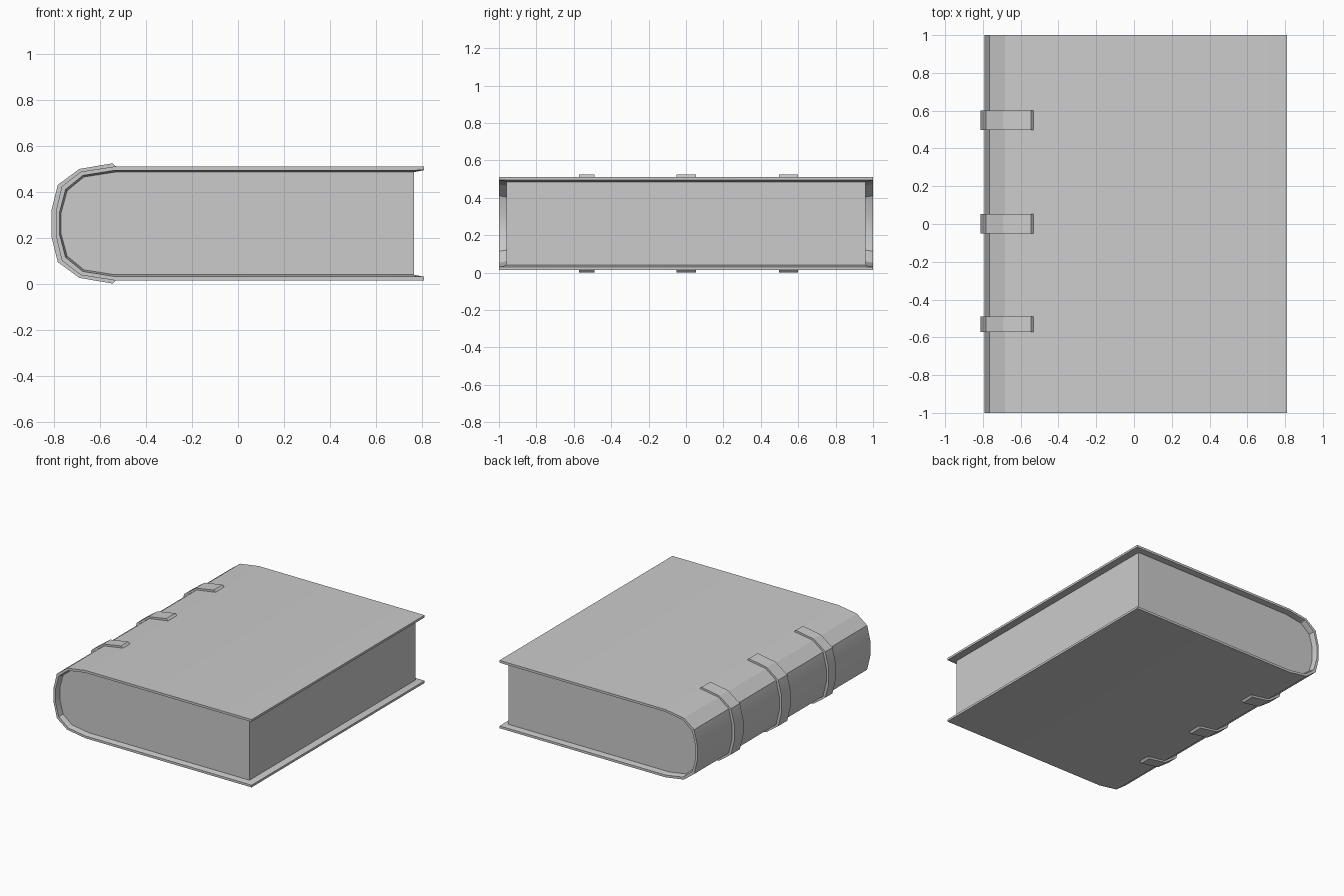
import bpy, bmesh
from math import radians

if "Cube" in bpy.data.objects:
    bpy.data.objects.remove(bpy.data.objects["Cube"])

MID = 0.2625  # half height of the closed book


def mirrored(half):
    """Half profile of (x, height above middle) from fore-edge to spine -> full profile."""
    pts = half + [(x, -z) for x, z in reversed(half)]
    return [(x, z + MID) for x, z in pts]


# Half profiles from fore-edge round to the spine
PAGE = mirrored([(0.765, 0.223), (-0.535, 0.223), (-0.67, 0.202),
                 (-0.743, 0.142), (-0.769, 0.047)])
OUTER = mirrored([(0.81, 0.248), (-0.535, 0.248), (-0.683, 0.225),
                  (-0.766, 0.162), (-0.792, 0.053)])
INNER = mirrored([(0.81, 0.232), (0.765, 0.223), (-0.535, 0.223), (-0.67, 0.202),
                  (-0.743, 0.142), (-0.769, 0.047)])
RIM = mirrored([(0.81, 0.232), (0.765, 0.231), (-0.535, 0.231), (-0.675, 0.209),
                (-0.75, 0.148), (-0.776, 0.049)])
BAND = mirrored([(-0.531, 0.248), (-0.545, 0.2615), (-0.69, 0.237), (-0.784, 0.168),
                 (-0.812, 0.055)])
BAND_IN = mirrored([(-0.535, 0.244), (-0.683, 0.221), (-0.762, 0.160),
                    (-0.788, 0.052)])


def loft(name, rings):
    """Join closed profiles [(y, points)] along y and cap both ends."""
    bm = bmesh.new()
    loops = [[bm.verts.new((x, y, z)) for x, z in pts] for y, pts in rings]
    for a, b in zip(loops, loops[1:]):
        for i in range(len(a)):
            j = (i + 1) % len(a)
            bm.faces.new((a[i], a[j], b[j], b[i]))
    caps = [bm.faces.new(loops[0]), bm.faces.new(loops[-1])]
    bmesh.ops.recalc_face_normals(bm, faces=bm.faces)
    bmesh.ops.triangulate(bm, faces=caps)
    mesh = bpy.data.meshes.new(name)
    bm.to_mesh(mesh)
    bm.free()
    obj = bpy.data.objects.new(name, mesh)
    bpy.context.collection.objects.link(obj)
    bpy.ops.object.select_all(action='DESELECT')
    obj.select_set(True)
    bpy.context.view_layer.objects.active = obj
    bpy.ops.object.shade_smooth_by_angle(angle=radians(20))
    return obj


# Page block
loft("page_block", [(-0.96, PAGE), (0.96, PAGE)])

# Wrap-around cover, thinned toward its rim
body = OUTER + INNER[::-1]
rim = OUTER + RIM[::-1]
loft("cover", [(-1.0, rim), (-0.96, body), (0.96, body), (1.0, rim)])

# Three raised spine bands
strap = BAND + BAND_IN[::-1]
for i, (y0, y1) in enumerate([(-0.573, -0.49), (-0.05, 0.053), (0.497, 0.6)]):
    loft(f"spine_band_{i + 1}", [(y0, strap), (y1, strap)])
